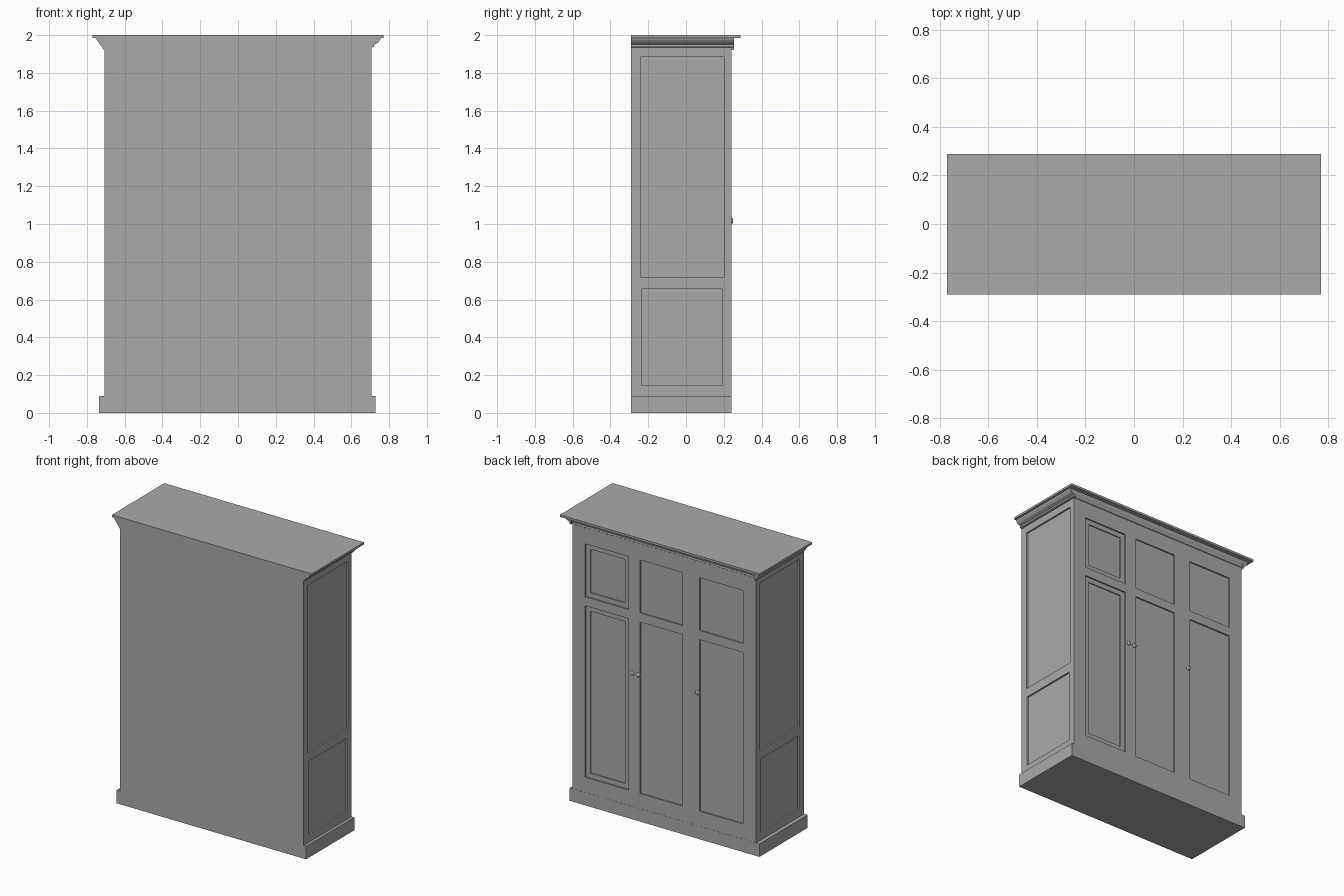
import bpy
import bmesh
from mathutils import Vector

default = bpy.data.objects.get("Cube")
if default:
    bpy.data.objects.remove(default, do_unlink=True)

BACK, FRONT, SIDE = -0.29, 0.24, 0.708

grey = bpy.data.materials.new("grey_paint")
grey.use_nodes = True
COLOUR = (0.4, 0.4, 0.4, 1.0)
grey.diffuse_color = COLOUR
grey.node_tree.nodes["Principled BSDF"].inputs["Base Color"].default_value = COLOUR


def finish(name, bm):
    """Turn a bmesh into a painted object."""
    bmesh.ops.recalc_face_normals(bm, faces=bm.faces)
    mesh = bpy.data.meshes.new(name)
    bm.to_mesh(mesh)
    bm.free()
    mesh.materials.append(grey)
    obj = bpy.data.objects.new(name, mesh)
    bpy.context.collection.objects.link(obj)
    return obj


def box(name, x, y, z):
    """Box from three (low, high) ranges."""
    bm = bmesh.new()
    bmesh.ops.create_cube(bm, size=1)
    low, high = (Vector(c) for c in zip(x, y, z))
    for v in bm.verts:
        v.co = (low + high) / 2 + v.co * (high - low)
    return finish(name, bm)


def recess(target, x, y, z):
    """Cut a box-shaped recess into the target."""
    cutter = box("cutter", x, y, z)
    cutter.hide_render = True
    mod = target.modifiers.new("recess", 'BOOLEAN')
    mod.operation = 'DIFFERENCE'
    mod.solver = 'EXACT'
    mod.object = cutter
    bpy.context.view_layer.objects.active = target
    bpy.ops.object.modifier_apply(modifier=mod.name)
    bpy.data.objects.remove(cutter, do_unlink=True)


def moulding(name, profile, start, along):
    """Extrude a closed profile of points along a vector."""
    bm = bmesh.new()
    face = bm.faces.new([bm.verts.new(Vector(p) + Vector(start)) for p in profile])
    grown = bmesh.ops.extrude_face_region(bm, geom=[face])["geom"]
    bmesh.ops.translate(bm, vec=along, verts=[g for g in grown if isinstance(g, bmesh.types.BMVert)])
    return finish(name, bm)


# Cabinet body
body = box("cabinet_body", (-SIDE, SIDE), (BACK, FRONT), (0, 1.985))

# Door panels: three columns, small above tall
columns = [(0.275, 0.61), (-0.142, 0.185), (-0.606, -0.271)]
rows = [(0.195, 1.39), (1.453, 1.822)]
for low, high in columns:
    for z in rows:
        recess(body, (low, high), (FRONT - 0.01, FRONT + 0.1), z)

# Second step inside the panels of the first column
STEP = 0.033
for z in rows:
    recess(body, (columns[0][0] + STEP, columns[0][1] - STEP),
           (FRONT - 0.018, FRONT + 0.1), (z[0] + STEP, z[1] - STEP))

# Side panels on both ends
for sign in (-1, 1):
    x = sorted((sign * (SIDE - 0.012), sign * (SIDE + 0.1)))
    recess(body, x, (-0.24, 0.2), (0.72, 1.885))
    recess(body, x, (-0.235, 0.19), (0.145, 0.655))

# Plinth and top board
box("plinth", (-0.735, 0.728), (BACK, FRONT + 0.001), (0, 0.09))
box("top_board", (-0.77, 0.77), (BACK, 0.288), (1.985, 2))

# Cornice mouldings: stepped on the left end and door side, plain slope on the right end
steps = [(0, 1.935), (0.013, 1.938), (0.013, 1.95), (0.033, 1.96), (0.044, 1.975), (0.048, 1.985), (0, 1.985)]
moulding("left_cornice", [(SIDE + d, 0, z) for d, z in steps], (0, BACK, 0), (0, 0.545, 0))
moulding("right_cornice", [(-SIDE, 0, 1.92), (-0.755, 0, 1.985), (-SIDE, 0, 1.985)],
         (0, BACK, 0), (0, 0.545, 0))
moulding("door_side_cornice", [(0, FRONT + d * 0.32, z) for d, z in steps],
         (-SIDE, 0, 0), (2 * SIDE, 0, 0))

# Door knobs
for i, x in enumerate((0.246, 0.2, -0.257)):
    bm = bmesh.new()
    bmesh.ops.create_uvsphere(bm, u_segments=20, v_segments=12, radius=0.016)
    for v in bm.verts:
        v.co = Vector((x, FRONT + 0.002, 1.018)) + v.co * Vector((1, 0.5, 1))
    knob = finish(f"door_knob_{i + 1}", bm)
    knob.data.polygons.foreach_set("use_smooth", [True] * len(knob.data.polygons))
